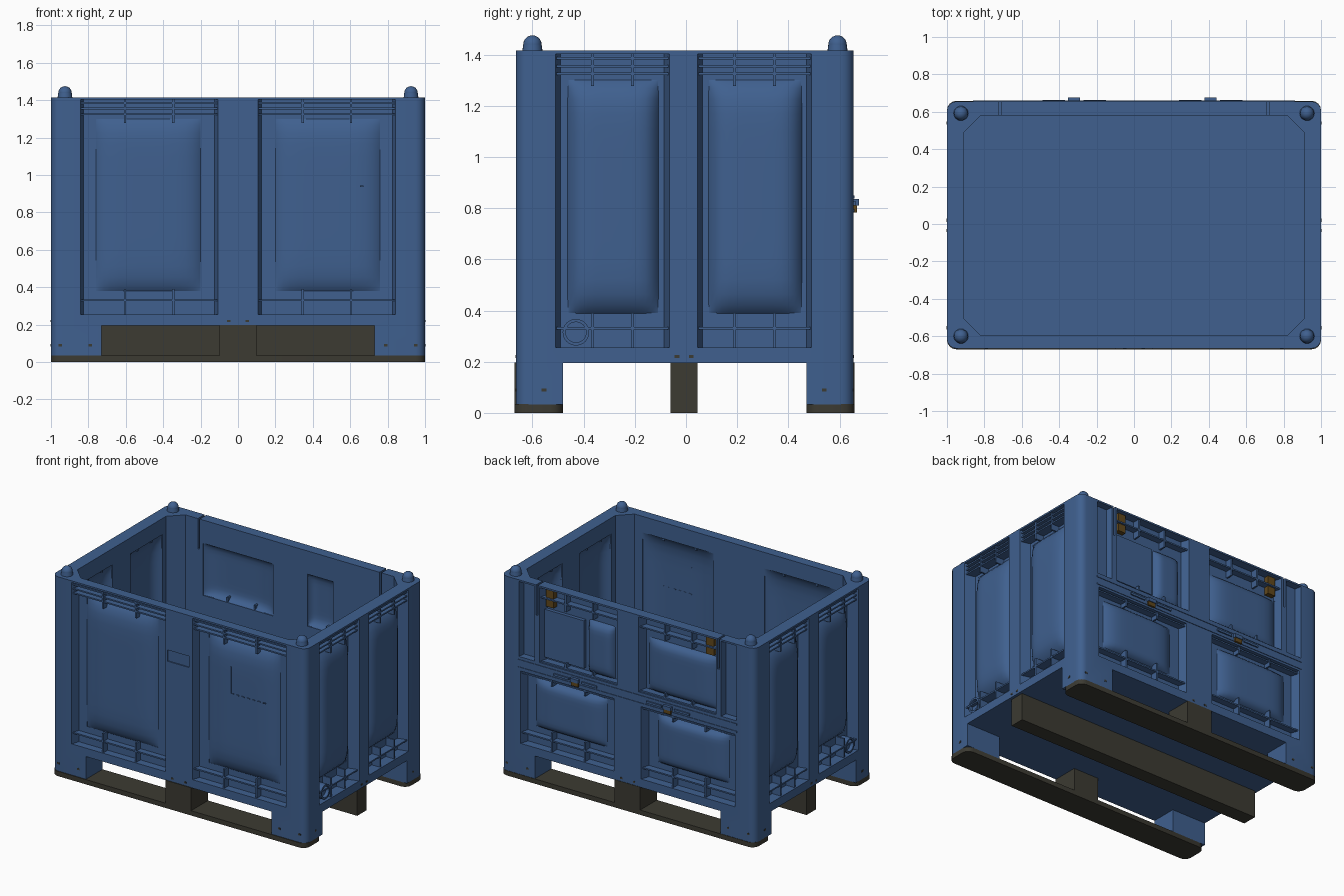
import bpy, bmesh, math
from mathutils import Matrix, Vector

if "Cube" in bpy.data.objects:
    bpy.data.objects.remove(bpy.data.objects["Cube"])


def material(name, rgb):
    m = bpy.data.materials.new(name)
    m.use_nodes = True
    m.diffuse_color = (*rgb, 1)
    node = next(n for n in m.node_tree.nodes if n.type == 'BSDF_PRINCIPLED')
    node.inputs["Base Color"].default_value = (*rgb, 1)
    return m


BLUE = material("plastic blue", (0.05, 0.117, 0.275))
DARK = material("dark runner grey", (0.045, 0.043, 0.032))
BROWN = material("latch brown", (0.12, 0.065, 0.012))

# Wall frames: u runs along the wall, d is depth inward from its outer face
WALLS = {
    "front": lambda u, d, z: Vector((u, -0.665 + d, z)),
    "back": lambda u, d, z: Vector((u, 0.655 - d, z)),
    "right": lambda u, d, z: Vector((1 - d, u, z)),
    "left": lambda u, d, z: Vector((-1 + d, u, z)),
}
THICK = {"front": 0.07, "back": 0.075, "right": 0.09, "left": 0.09}
SKIN = 0.015
TOP = 1.415


def box(bm, wall, u, d, z, taper=0):
    """Box in wall coordinates; taper narrows its deep side."""
    place = WALLS[wall]
    vs = []
    for dd, t in ((d[0], 0), (d[1], taper)):
        for uu, zz in ((u[0] + t, z[0]), (u[1] - t, z[0]), (u[1] - t, z[1]), (u[0] + t, z[1])):
            vs.append(bm.verts.new(place(uu, dd, zz)))
    for f in ((0, 1, 2, 3), (7, 6, 5, 4), (0, 4, 5, 1), (1, 5, 6, 2), (2, 6, 7, 3), (3, 7, 4, 0)):
        bm.faces.new([vs[i] for i in f])


def block(bm, x, y, z, bevel=0, segments=4):
    """World box with its upright edges rounded or chamfered."""
    size = [b - a for a, b in (x, y, z)]
    mid = [(a + b) / 2 for a, b in (x, y, z)]
    made = bmesh.ops.create_cube(bm, size=1, matrix=Matrix.Translation(mid) @ Matrix.Diagonal((*size, 1)))
    if bevel:
        edges = {e for v in made["verts"] for e in v.link_edges
                 if abs(e.verts[0].co.z - e.verts[1].co.z) > 1e-4}
        bmesh.ops.bevel(bm, geom=list(edges), offset=bevel, segments=segments,
                        profile=0.5, affect='EDGES')


def finish(bm, name, mat, smooth=True):
    bmesh.ops.recalc_face_normals(bm, faces=bm.faces[:])
    mesh = bpy.data.meshes.new(name)
    bm.to_mesh(mesh)
    bm.free()
    ob = bpy.data.objects.new(name, mesh)
    bpy.context.collection.objects.link(ob)
    mesh.materials.append(mat)
    activate(ob)
    if smooth:
        bpy.ops.object.shade_smooth_by_angle(angle=math.radians(30))
    return ob


def activate(ob):
    bpy.ops.object.select_all(action='DESELECT')
    ob.select_set(True)
    bpy.context.view_layer.objects.active = ob


def cut(target, bm):
    tool = finish(bm, "cutter", BLUE, False)
    tool.hide_render = True
    mod = target.modifiers.new("cut", 'BOOLEAN')
    mod.operation, mod.solver, mod.object = 'DIFFERENCE', 'EXACT', tool
    activate(target)
    bpy.ops.object.modifier_apply(modifier="cut")
    bpy.data.objects.remove(tool)


# Panel layout: wall, recess span, recess heights, bulge span, bulge heights
LOW, HIGH = 0.255, 1.403
panels = []
for s in (-1, 1):
    span = sorted((s * 0.10, s * 0.85))
    bulge = sorted((s * 0.20, s * 0.76))
    panels.append(("front", span, (LOW, HIGH), bulge, (0.38, 1.30)))
    panels.append(("back", span, (LOW, 0.77), bulge, (0.38, 0.72)))
    door_bulge = (-0.68, -0.13) if s < 0 else (0.14, 0.34)
    panels.append(("back", sorted((s * 0.08, s * 0.70)), (0.87, HIGH), door_bulge, (0.88, 1.25)))
for wall in ("right", "left"):
    panels.append((wall, (-0.515, -0.06), (LOW, HIGH), (-0.46, -0.11), (0.39, 1.30)))
    panels.append((wall, (0.04, 0.495), (LOW, HIGH), (0.09, 0.45), (0.39, 1.30)))

# Box body with corner feet
bm = bmesh.new()
block(bm, (-1, 1), (-0.665, 0.655), (0.033, TOP), 0.05)
body = finish(bm, "box_body", BLUE, False)

bm = bmesh.new()
block(bm, (-0.91, 0.91), (-0.595, 0.58), (0.225, 1.6), 0.09, 1)
block(bm, (-0.73, 0.73), (-1, 1), (-0.1, 0.195))
cut(body, bm)

bm = bmesh.new()
block(bm, (-1.2, 1.2), (-0.48, 0.47), (-0.1, 0.195))
for wall, span, zs, _, _ in panels:
    box(bm, wall, span, (-0.02, THICK[wall] - SKIN), zs, 0.025)
for s in (-1, 1):
    box(bm, "back", sorted((s * 0.73, s * 0.86)), (-0.02, 0.05), (0.87, HIGH), 0.01)
box(bm, "front", (-0.09, 0.08), (-0.02, 0.008), (1.045, 1.125))
cut(body, bm)

# Bulge openings through the skin and slots beside the door
bm = bmesh.new()
for wall, _, _, bulge, zs in panels:
    box(bm, wall, bulge, (THICK[wall] - SKIN - 0.01, THICK[wall] + 0.02), zs)
for s in (-1, 1):
    box(bm, "back", sorted((s * 0.708, s * 0.722)), (-0.02, 0.12), (1.2, 1.5))
cut(body, bm)
activate(body)
bpy.ops.object.shade_smooth_by_angle(angle=math.radians(30))


# Pillow-shaped panels
def pillow(wall, us, zs, n=16):
    bm = bmesh.new()
    base = THICK[wall] - SKIN + 0.003
    rise = base - 0.018
    grid = []
    for i in range(n + 1):
        a = math.sin((i / n - 0.5) * math.pi)
        row = []
        for j in range(n + 1):
            b = math.sin((j / n - 0.5) * math.pi)
            h = rise * (1 - a ** 6) * (1 - b ** 10)
            u = (us[0] + us[1]) / 2 + a * ((us[1] - us[0]) / 2 + 0.004)
            z = (zs[0] + zs[1]) / 2 + b * ((zs[1] - zs[0]) / 2 + 0.004)
            row.append((u, base - h, z))
        grid.append(row)
    place = WALLS[wall]
    skins = [[[bm.verts.new(place(u, d + t, z)) for u, d, z in row] for row in grid] for t in (0, 0.01)]
    for vs in skins:
        for i in range(n):
            for j in range(n):
                bm.faces.new((vs[i][j], vs[i + 1][j], vs[i + 1][j + 1], vs[i][j + 1]))
    outer, inner = skins
    ring = [(i, 0) for i in range(n)] + [(n, j) for j in range(n)]
    ring += [(i, n) for i in range(n, 0, -1)] + [(0, j) for j in range(n, 0, -1)]
    for (i, j), (k, l) in zip(ring, ring[1:] + ring[:1]):
        bm.faces.new((outer[i][j], outer[k][l], inner[k][l], inner[i][j]))
    finish(bm, wall + "_bulged_panel", BLUE)


for wall, _, _, bulge, zs in panels:
    pillow(wall, bulge, zs)

# Ribs: horizontal flanges and upright webs in each recess
bm = bmesh.new()
for wall, (u0, u1), (z0, z1), _, _ in panels:
    deep = THICK[wall] - SKIN + 0.004
    mid, off = (u0 + u1) / 2, (u1 - u0) * 0.172
    door, lower = z0 > 0.5, z1 < 1
    flanges = [0.33] if not door else [0.875, 1.33]
    if not door and not lower:
        flanges += [1.325, 1.355, 1.385]
    if lower:
        flanges.append(0.755)
    for z in flanges:
        box(bm, wall, (u0 - 0.003, u1 + 0.003), (0.012, deep), (z - 0.005, z + 0.005))
    for u in (mid - off, mid + off):
        reach = (z0 - 0.003, z0 + (0.04 if door else 0.135))
        box(bm, wall, (u - 0.006, u + 0.006), (0.01, deep), reach)
        reach = (z1 - (0.05 if lower else 0.125), z1 + 0.003)
        box(bm, wall, (u - 0.006, u + 0.006), (0.01, deep), reach)
finish(bm, "stiffening_ribs", BLUE)

# Door details: ledge, hinge posts and label plate
bm = bmesh.new()
box(bm, "back", (-0.86, 0.86), (-0.004, 0.02), (0.838, 0.85))
box(bm, "back", (-0.86, 0.86), (-0.004, 0.02), (0.785, 0.797))
box(bm, "back", (0.37, 0.68), (0.035, 0.065), (0.90, 1.24))
for u in (0.41, -0.32):
    for side in (-0.11, 0.11):
        box(bm, "back", (u + side - 0.06, u + side + 0.06), (-0.009, 0.01), (0.81, 0.825))
    box(bm, "back", (u - 0.032, u + 0.032), (-0.02, 0.01), (0.81, 0.835))
finish(bm, "door_details", BLUE)

# Latches
bm = bmesh.new()
for u in (0.41, -0.32):
    box(bm, "back", (u - 0.028, u + 0.028), (-0.014, 0.01), (0.782, 0.81))
for u in (0.63, -0.63):
    box(bm, "back", (u - 0.03, u + 0.03), (0.025, 0.065), (1.27, 1.40))
finish(bm, "latches", BROWN)

# Label corner marks on the front panel
bm = bmesh.new()
box(bm, "front", (0.397, 0.403), (0.012, 0.03), (0.94, 1.13))
for i in range(7):
    u = 0.40 + i * 0.042
    box(bm, "front", (u, u + 0.02), (0.012, 0.03), (0.937, 0.943))
finish(bm, "label_marks", BLUE)

# Drain port on both ends
for wall in ("right", "left"):
    bm = bmesh.new()
    place, n, loops = WALLS[wall], 24, []
    for r, d in ((0.052, 0.08), (0.052, 0.01), (0.04, 0.01), (0.04, 0.035)):
        loops.append([bm.verts.new(place(-0.43 + r * math.cos(k * math.tau / n), d,
                                         0.315 + r * math.sin(k * math.tau / n))) for k in range(n)])
    for a, b in zip(loops, loops[1:]):
        for k in range(n):
            bm.faces.new((a[k], a[(k + 1) % n], b[(k + 1) % n], b[k]))
    bm.faces.new(loops[0])
    bm.faces.new(loops[-1])
    finish(bm, wall + "_drain_port", BLUE)

# Stacking knobs
for x in (-0.925, 0.925):
    for y in (-0.6, 0.592):
        bm = bmesh.new()
        bmesh.ops.create_uvsphere(bm, u_segments=20, v_segments=12, radius=0.036,
                                  matrix=Matrix.Translation((x, y, 1.439)))
        bmesh.ops.create_cone(bm, cap_ends=True, segments=20, radius1=0.04, radius2=0.036,
                              depth=0.03, matrix=Matrix.Translation((x, y, 1.424)))
        finish(bm, "stacking_knob", BLUE)

# Runners, centre blocks and middle beam
for name, y in (("front", (-0.67, -0.48)), ("back", (0.47, 0.658))):
    bm = bmesh.new()
    block(bm, (-1, 1), y, (0, 0.034), 0.05)
    block(bm, (-0.10, 0.10), y, (0.03, 0.197))
    finish(bm, name + "_runner", DARK)
bm = bmesh.new()
block(bm, (-0.98, 0.98), (-0.06, 0.045), (0, 0.197))
finish(bm, "middle_beam", DARK)

# Small fixing holes
bm = bmesh.new()
for wall in WALLS:
    spots = [(u, 0.22) for u in (-0.05, 0.05)] if wall in ("front", "back") else [(-0.035, 0.22), (0.02, 0.22)]
    spots += [(u, 0.09) for u in ((-0.95, -0.79, 0.79, 0.95) if wall in ("front", "back") else (-0.555, 0.54))]
    for u, z in spots:
        box(bm, wall, (u - 0.009, u + 0.009), (-0.002, 0.004), (z - 0.006, z + 0.006))
finish(bm, "fixing_holes", DARK)
